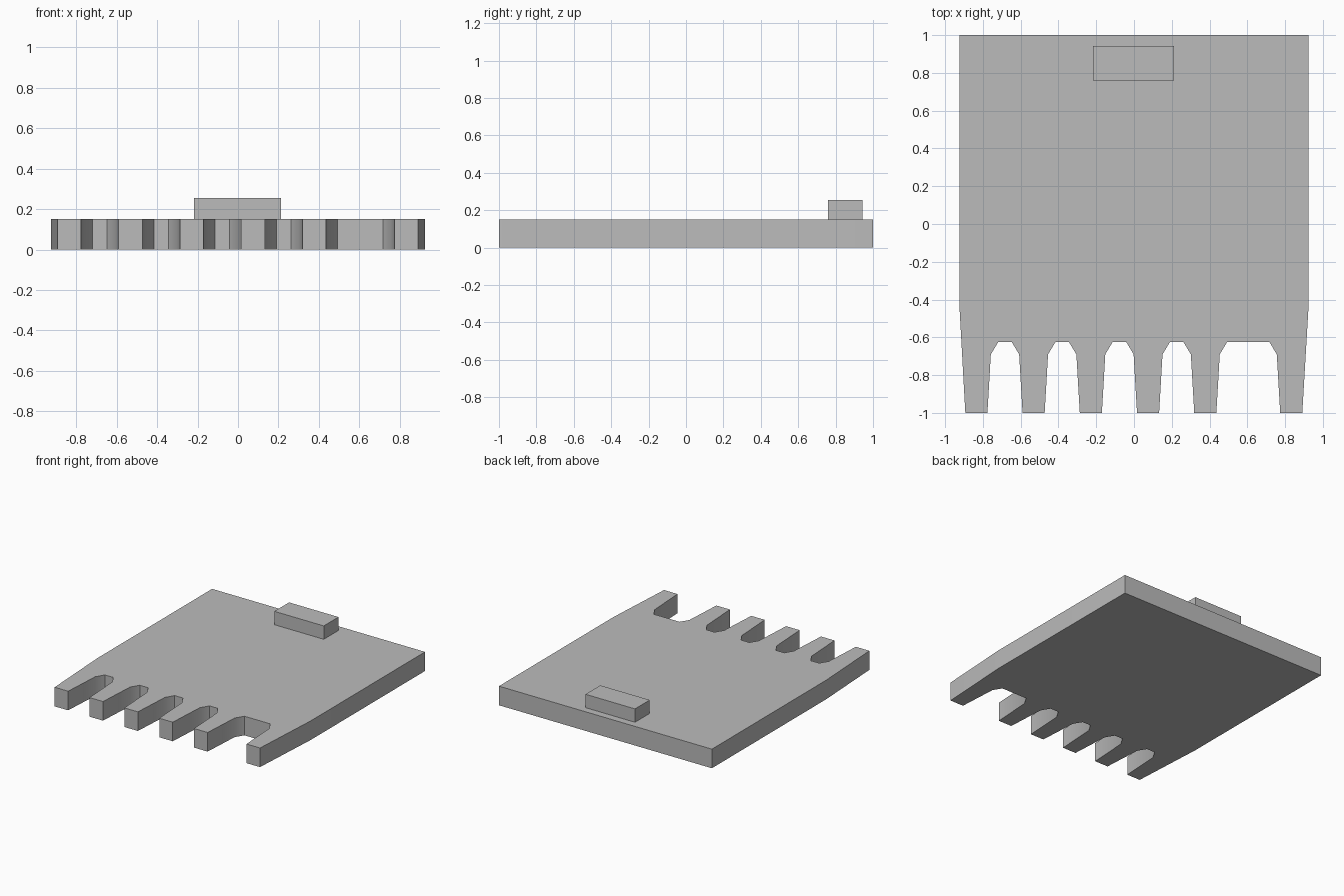
import bpy
import bmesh

cube = bpy.data.objects.get("Cube")
if cube:
    bpy.data.objects.remove(cube, do_unlink=True)

# Single grey material
grey = bpy.data.materials.new("plain_grey")
grey.use_nodes = True
colour = (0.5, 0.5, 0.5, 1)
grey.diffuse_color = colour
grey.node_tree.nodes["Principled BSDF"].inputs["Base Color"].default_value = colour


def prism(name, outline, bottom, top):
    """Extrude a counter-clockwise outline upwards into a solid."""
    bm = bmesh.new()
    base = bm.faces.new([bm.verts.new((x, y, bottom)) for x, y in outline])
    walls = bmesh.ops.extrude_face_region(bm, geom=[base], use_keep_orig=True)
    raised = [v for v in walls["geom"] if isinstance(v, bmesh.types.BMVert)]
    bmesh.ops.translate(bm, verts=raised, vec=(0, 0, top - bottom))
    bmesh.ops.recalc_face_normals(bm, faces=bm.faces)
    mesh = bpy.data.meshes.new(name)
    bm.to_mesh(mesh)
    bm.free()
    mesh.materials.append(grey)
    obj = bpy.data.objects.new(name, mesh)
    bpy.context.collection.objects.link(obj)
    bpy.ops.object.select_all(action="DESELECT")
    obj.select_set(True)
    bpy.context.view_layer.objects.active = obj
    bpy.ops.object.shade_smooth_by_angle()
    return obj


def notch(left, right):
    """Tapered gap with chamfered inner corners, open at the front edge."""
    return [(left, FRONT), (left + 0.018, SHOULDER), (left + 0.057, ROOT),
            (right - 0.057, ROOT), (right - 0.018, SHOULDER), (right, FRONT)]


FRONT, SHOULDER, ROOT = -1.0, -0.69, -0.625
THICK = 0.15

# Plate with tapering sides and a row of prongs along the front
outline = [(-0.925, 1), (-0.925, -0.42), (-0.893, FRONT)]
for i in range(4):
    start = -0.776 + 0.303 * i
    outline += notch(start, start + 0.186)
outline += notch(0.436, 0.774)      # wide gap before the last prong
outline += [(0.891, FRONT), (0.925, -0.42), (0.925, 1)]
prism("pronged_plate", outline, 0, THICK)

# Raised block near the back edge
prism("rear_block", [(-0.217, 0.76), (0.213, 0.76), (0.213, 0.943), (-0.217, 0.943)],
      THICK, 0.255)
